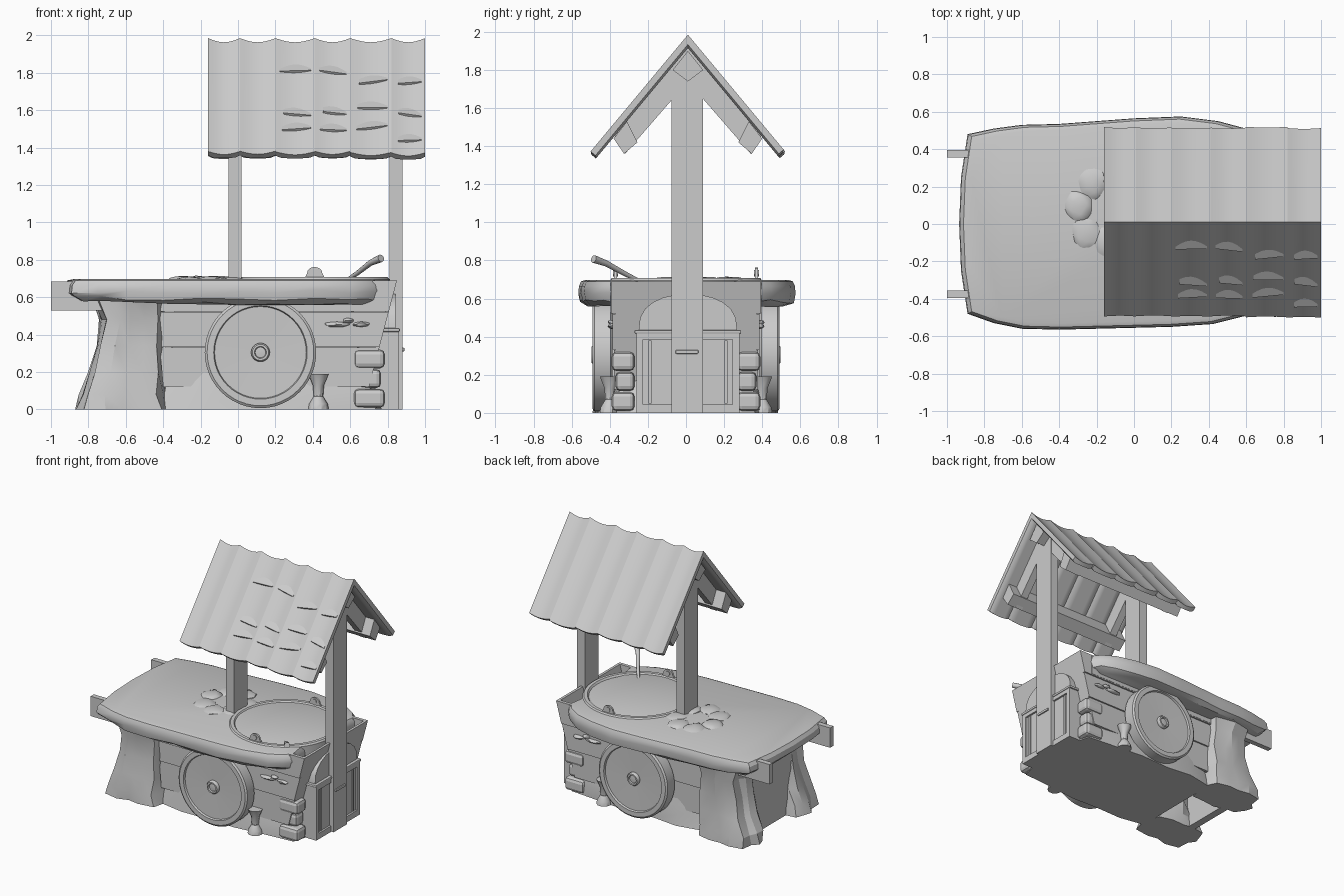
import bpy, bmesh, math, random
from mathutils import Vector

if "Cube" in bpy.data.objects:
    bpy.data.objects.remove(bpy.data.objects["Cube"])
random.seed(4)
pi = math.pi


def loft(name, rings, smooth=None, bevel=0, jitter=0):
    """Skin a list of equal-length closed rings and cap both ends."""
    n = len(rings[0])
    verts = [Vector(p) for r in rings for p in r]
    if jitter:
        for v in verts:
            v += Vector([random.uniform(-jitter, jitter) for _ in 'xy'] + [0])
    faces = [(k * n + i, k * n + (i + 1) % n, (k + 1) * n + (i + 1) % n, (k + 1) * n + i)
             for k in range(len(rings) - 1) for i in range(n)]
    faces += [tuple(range(n)), tuple(range((len(rings) - 1) * n, len(rings) * n))]
    me = bpy.data.meshes.new(name)
    me.from_pydata(verts, [], faces)
    bm = bmesh.new()
    bm.from_mesh(me)
    bmesh.ops.recalc_face_normals(bm, faces=bm.faces)
    bm.to_mesh(me)
    bm.free()
    if smooth:
        me.shade_smooth()
        me.set_sharp_from_angle(angle=math.radians(smooth))
    ob = bpy.data.objects.new(name, me)
    bpy.context.collection.objects.link(ob)
    if bevel:
        m = ob.modifiers.new("bevel", 'BEVEL')
        m.width, m.segments = bevel, 2
    return ob


def box(name, x0, x1, y0, y1, z0, z1, **kw):
    r = [(x0, y0), (x1, y0), (x1, y1), (x0, y1)]
    return loft(name, [[(x, y, z) for x, y in r] for z in (z0, z1)], **kw)


def prism_x(name, pts, x0, x1, **kw):
    return loft(name, [[(x, y, z) for y, z in pts] for x in (x0, x1)], **kw)


def prism_y(name, pts, y0, y1, **kw):
    return loft(name, [[(x, y, z) for x, z in pts] for y in (y0, y1)], **kw)


def lathe(name, prof, c, axis='z', s=1, n=40):
    """Turn (radius, height) pairs round an axis through c."""
    rings = []
    for r, h in prof:
        ring = []
        for i in range(n):
            a, b = r * math.cos(2 * pi * i / n), r * math.sin(2 * pi * i / n)
            d = (a, b, h) if axis == 'z' else (a, s * h, b)
            ring.append(tuple(c[k] + d[k] for k in range(3)))
        rings.append(ring)
    return loft(name, rings, smooth=35)


def blob(name, c, r, jit=0.12, sub=2):
    bm = bmesh.new()
    bmesh.ops.create_icosphere(bm, subdivisions=sub, radius=1)
    for v in bm.verts:
        k = 1 + random.uniform(-jit, jit)
        v.co = Vector([c[i] + v.co[i] * r[i] * k for i in range(3)])
    me = bpy.data.meshes.new(name)
    bm.to_mesh(me)
    bm.free()
    me.shade_smooth()
    me.set_sharp_from_angle(angle=math.radians(40))
    ob = bpy.data.objects.new(name, me)
    bpy.context.collection.objects.link(ob)


# Roof planks with curved ends and a slight crown, both slopes
C, S, L, T = 0.64, 0.768, 0.795, 0.045
seams = [-0.16, 0.01, 0.20, 0.41, 0.60, 0.82, 1.0]


def on_roof(s, x, v, d):
    """Point at distance v down slope s, d outward from the roof plane."""
    return (x, 0.01 + s * (v * C + d * S), 1.985 - v * S + d * C)


for s in (-1, 1):
    for i, (a, b) in enumerate(zip(seams, seams[1:])):
        rings = []
        extra = random.uniform(-0.01, 0.004)
        for k in range(9):
            t = k / 8
            x = a + (b - a) * t
            bow = math.sin(pi * t)
            e = L + extra + 0.01 * bow
            d = -0.014 * bow
            low = -T + 0.012 * (k in (0, 8))
            rings.append([on_roof(s, x, d * S / -C * -1, d), on_roof(s, x, e, d),
                          on_roof(s, x, e, low), on_roof(s, x, -low * S / C, low)])
            rings[-1][0] = (x, 0.01, 1.985 + d / C)
        loft("roof_plank", rings, smooth=30)
        # faint split shingle edges on the front slope
        if s < 0 and i > 1:
            for v in (0.2, 0.4, 0.6):
                v += random.uniform(-0.06, 0.06)
                w = random.uniform(0.02, 0.05)
                tilt = random.uniform(-.03, .03)
                loft("shingle_edge", [[on_roof(s, x, v + q, -0.018), on_roof(s, x, v + q + 0.07, 0.0),
                                       on_roof(s, x, v + q + 0.075, -0.02)]
                                      for x, q in ((a + w, 0), (b - 0.02, tilt))])
    # eave purlin
    prism_x("eave_purlin", [(0.01 + s * y, z) for y, z in
            [(0.39, 1.44), (0.335, 1.36), (0.265, 1.42), (0.32, 1.53)]], -0.13, 0.95)

# Ridge beam, rafters, posts
prism_x("ridge_beam", [(0.01, 1.74), (0.09, 1.80), (0.01, 1.90), (-0.07, 1.80)], -0.12, 0.95)
half = [(0.385, 1.455), (0.33, 1.36), (0.078, 1.65)]
chevron = ([(0.01, 1.92)] + [(0.01 + y, z) for y, z in half] + [(0.01, 1.73)]
           + [(0.01 - y, z) for y, z in half[::-1]])
for x0, x1, zb in ((-0.05, 0.02, 0.55), (0.81, 0.88, 0.0)):
    prism_x("rafter_pair", chevron, x0 + 0.005, x1 - 0.005)
    box("post", x0, x1, -0.075, 0.09, zb, 1.80)

# Thick worn table top
outline = [(-.935, 0), (-.925, -.25), (-.89, -.48), (-.75, -.53), (-.6, -.56), (-.4, -.565),
           (-.2, -.56), (0, -.555), (.2, -.55), (.42, -.535), (.6, -.49), (.7, -.44), (.755, -.38),
           (.74, -.28), (.74, 0), (.74, .28), (.755, .38), (.7, .45), (.6, .51), (.45, .55), (.25, .575),
           (0, .565), (-.2, .55), (-.4, .535), (-.6, .53), (-.75, .51), (-.89, .48), (-.925, .25)]
rings = []
for z, k in ((.565, .93), (.585, .985), (.63, 1.0), (.665, .995), (.69, .975), (.697, .94)):
    rings.append([(x * k, y * k, z + (0.03 * max(0, -x - .3) if z < .6 else 0)
                   + random.uniform(-.01, .01) * (z < .66)) for x, y in outline])
loft("table_top", rings, smooth=30)

# Round well cover with raised rim and two lifting lugs
lathe("well_cover", [(.36, .60), (.40, .62), (.40, .695), (.39, .707), (.365, .707),
                     (.355, .694), (.34, .699), (.01, .699)], (.41, 0, 0), n=48)
for s in (-1, 1):
    arc = [(.41 + .04 * math.cos(a * pi / 8), .73 + .032 * math.sin(a * pi / 8)) for a in range(9)]
    prism_y("cover_lug", [(.47, .69)] + arc + [(.35, .69)], s * .37 - .007, s * .37 + .007)
    lathe("lug_ring", [(.012, -.013), (.018, -.013), (.018, .013), (.012, .013)],
          (.41, s * .37, .733), 'y', n=12)

# Angled lever leaning over the front corner
cu = bpy.data.curves.new("lever", 'CURVE')
cu.dimensions, cu.bevel_depth, cu.bevel_resolution, cu.use_fill_caps = '3D', 0.016, 3, True
sp = cu.splines.new('POLY')
sp.points.add(3)
for p, co, r in zip(sp.points, [(.58, -.24, .69), (.64, -.32, .73), (.71, -.42, .785), (.765, -.485, .808)],
                    (.6, .8, 1, 1.3)):
    p.co, p.radius = (*co, 1), r
bpy.context.collection.objects.link(bpy.data.objects.new("lever", cu))

# Low flat stones set round the inner post
for k in range(7):
    a = 2 * pi * k / 7 + .3
    blob("post_stone", (-.15 + .15 * math.cos(a), .07 + .17 * math.sin(a), .69),
         (.08, .09, random.uniform(.018, .026)))

# Cart: boarded sides, slanted ends, long side rails used as handles
zs = [.12, .33, .52, .69]
for s in (-1, 1):
    for k, (z0, z1) in enumerate(zip(zs, zs[1:])):
        f0, f1 = [(z - .12) / .57 for z in (z0 + .003, z1)]
        y = s * (.352 + .008 * k)
        prism_y("cart_side_board", [(-.40 - .05 * f0, z0 + .003), (.70 + .15 * f0, z0 + .003),
                                    (.70 + .15 * f1, z1), (-.40 - .05 * f1, z1)], y, y + s * .025)
    box("side_rail", -1.0, .74, s * .375 - .02, s * .375 + .02, .53, .685)
    # wheel with raised rim and hub
    lathe("wheel", [(.01, 0), (.285, 0), (.298, .01), (.298, .095), (.285, .105), (.25, .105),
                    (.245, .09), (.05, .085), (.05, .10), (.043, .11), (.032, .11), (.028, .1),
                    (.005, .102)], (.12, s * .385, .305), 'y', s, 48)
    # splintered knots on the boards, and a small foot below
    for x, z, w in ((.53, .455, .07), (.66, .455, .045), (.59, .475, .03)):
        blob("board_knot", (x, s * .385, z), (w, .025, .014))
    lathe("prop_foot", [(.055, 0), (.05, .03), (.025, .07), (.03, .13), (.055, .19)], (.43, s * .40, 0), n=10)
    # craggy fluted rock legs flaring at the ground
    rings = []
    for z, x0, x1, y1 in ((0, -.86, -.38, .48), (.08, -.84, -.39, .475), (.2, -.79, -.40, .46),
                          (.34, -.75, -.40, .445), (.48, -.74, -.40, .45), (.58, -.77, -.40, .465)):
        cx, rx, cy, ry = (x0 + x1) / 2, (x1 - x0) / 2, (y1 + .17) / 2, (y1 - .17) / 2
        ring = []
        for i in range(16):
            a = 2 * pi * i / 16
            c, d = math.cos(a), math.sin(a)
            q = (abs(c) ** 4 + abs(d) ** 4) ** (-1 / 4) * (1 - .09 * (i % 4 == 3) - .04 * (i % 3 == 1))
            ring.append((cx + rx * c * q, s * (cy + ry * d * q), z))
        rings.append(ring)
    loft("rock_leg", rings, smooth=20, jitter=.014)
    # rounded corner bricks beside the hearth
    for k in range(3):
        z = .01 + .105 * k
        o = .02 * (k % 2)
        box("corner_brick", .62 + o, .785 - o, *sorted((s * .27, s * (.39 - o))), z, z + .1, bevel=.025)

fx = [.70, .85, .83, .68]
prism_y("cart_end_board", list(zip(fx, (.12, .69, .69, .12))), -.37, .37)
prism_y("cart_front_board", [(-.40, .12), (-.45, .69), (-.42, .69), (-.37, .12)], -.37, .37)

# Stone core and the recessed wall between the legs
core = [(-.40, -.36), (-.2, -.40), (0, -.39), (.25, -.40), (.5, -.38), (.72, -.36), (.76, -.2),
        (.76, .2), (.72, .36), (.5, .38), (.25, .40), (0, .39), (-.2, .40), (-.40, .36)]
loft("stone_core", [[(x * k, y * k, z) for x, y in core] for z, k in
                    ((0, 1.02), (.08, 1.0), (.15, .97), (.35, .87), (.55, .83))], smooth=30, jitter=.008)
box("leg_back_wall", -.74, -.68, -.25, .25, 0, .58)

# Arched hearth and framed cabinet door under the outer post
arch = [(.01 + .26 * math.cos(a * pi / 12), .42 + .205 * math.sin(a * pi / 12) ** .7) for a in range(13)]
prism_x("hearth_arch", arch + [(-.25, .1), (.27, .1)], .60, .842, smooth=35)
box("cabinet", .62, .845, -.26, .28, 0, .42)
box("cabinet_cornice", .62, .865, -.27, .29, .415, .435, bevel=.006)
for y0, y1, z0, z1 in ((-.26, -.225, 0, .42), (.245, .28, 0, .42), (-.225, .245, 0, .045),
                       (-.225, .245, .385, .42)):
    box("door_frame", .81, .86, y0, y1, z0, z1)
for y in (-.19, .21):
    box("door_bead", .81, .853, y - .008, y + .008, .05, .38)
# latch on the post
box("latch", .875, .89, -.055, .065, .31, .33, bevel=.005)
